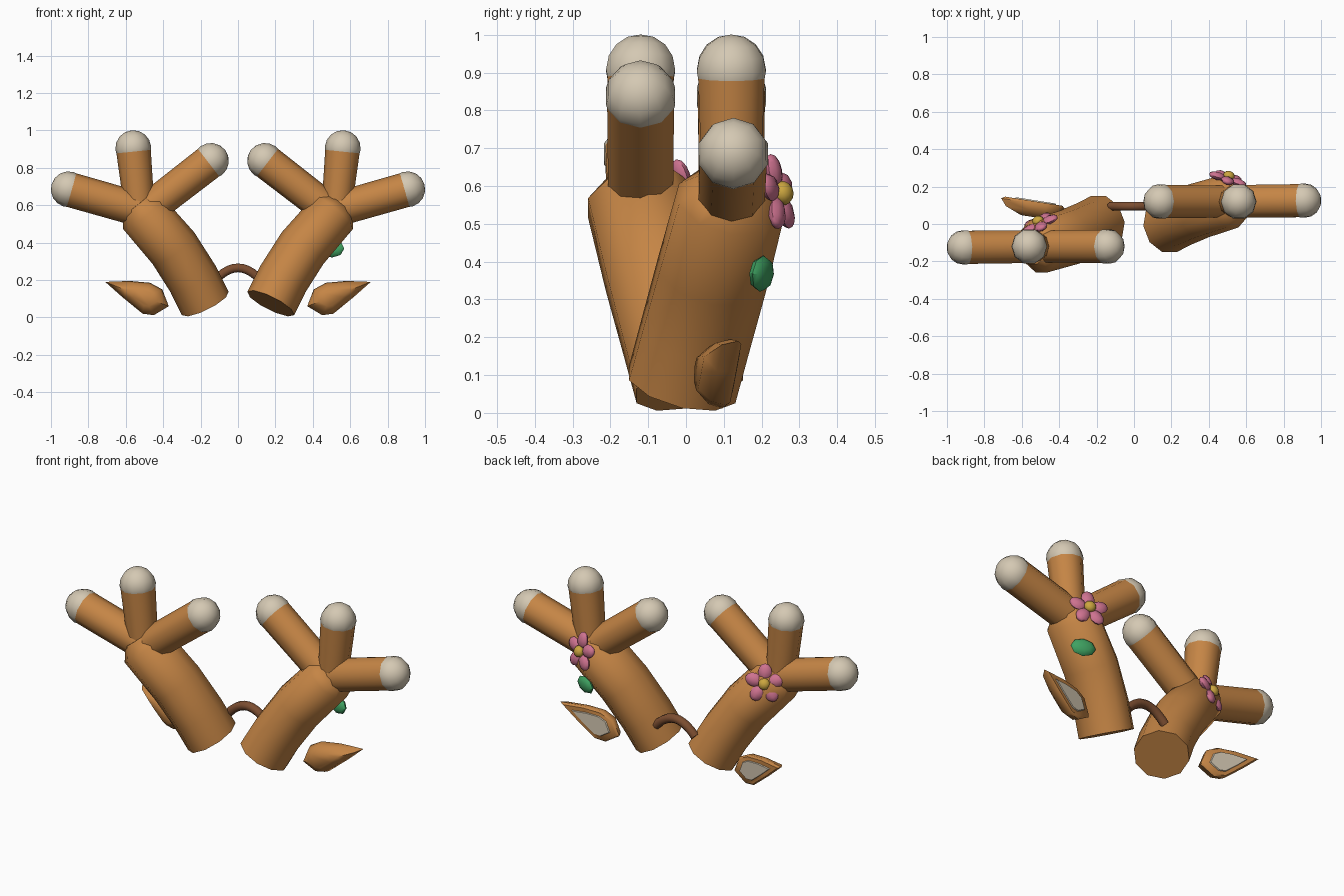
import bpy, bmesh, math
from mathutils import Vector, Matrix

cube = bpy.data.objects.get("Cube")
if cube:
    bpy.data.objects.remove(cube, do_unlink=True)


def material(name, r, g, b):
    m = bpy.data.materials.new(name)
    m.use_nodes = True
    m.diffuse_color = (r, g, b, 1)
    node = next(n for n in m.node_tree.nodes if n.type == 'BSDF_PRINCIPLED')
    node.inputs["Base Color"].default_value = (r, g, b, 1)
    node.inputs["Roughness"].default_value = 0.8
    return m


TAN = material("tan_orange", 0.56, 0.235, 0.06)
CREAM = material("cream", 0.66, 0.58, 0.45)
PINK = material("pink", 0.62, 0.17, 0.28)
YELLOW = material("yellow", 0.6, 0.38, 0.05)
GREEN = material("green", 0.05, 0.36, 0.12)
BROWN = material("dark_brown", 0.2, 0.075, 0.03)


def finish(name, bm, mat, angle=50):
    bmesh.ops.recalc_face_normals(bm, faces=bm.faces)
    me = bpy.data.meshes.new(name)
    bm.to_mesh(me)
    bm.free()
    me.materials.append(mat)
    ob = bpy.data.objects.new(name, me)
    bpy.context.collection.objects.link(ob)
    bpy.ops.object.select_all(action='DESELECT')
    ob.select_set(True)
    bpy.context.view_layer.objects.active = ob
    bpy.ops.object.shade_smooth_by_angle(angle=math.radians(angle))
    return ob


def loft(bm, rings):
    """Skin a list of equally long point rings and cap both ends."""
    loops = [[bm.verts.new(p) for p in ring] for ring in rings]
    n = len(loops[0])
    for a, b in zip(loops, loops[1:]):
        for i in range(n):
            j = (i + 1) % n
            bm.faces.new((a[i], a[j], b[j], b[i]))
    bm.faces.new(loops[0])
    bm.faces.new(loops[-1])


def tube(name, path, radii, mat, sides=10, flat=1.0):
    """Round tube along a path; flat scales the width in the xz plane."""
    pts = [Vector(p) for p in path]
    rings = []
    for i, (p, r) in enumerate(zip(pts, radii)):
        t = (pts[min(i + 1, len(pts) - 1)] - pts[max(i - 1, 0)]).normalized()
        u = (Vector((0, 1, 0)) - t * t.y).normalized()
        v = t.cross(u)
        angles = [math.tau * (k + 0.5) / sides for k in range(sides)]
        rings.append([p + r * (u * math.cos(a) + v * flat * math.sin(a)) for a in angles])
    bm = bmesh.new()
    loft(bm, rings)
    return finish(name, bm, mat)


def ball(name, centre, size, mat, axis=(0, 0, 1), spin=0.0, segs=10, rings=8):
    """Ellipsoid whose local z follows the given axis."""
    bm = bmesh.new()
    bmesh.ops.create_uvsphere(bm, u_segments=segs, v_segments=rings, radius=1)
    turn = Vector(axis).to_track_quat('Z', 'Y').to_matrix().to_4x4()
    bm.transform(Matrix.Translation(centre) @ turn @ Matrix.Rotation(spin, 4, 'Z')
                 @ Matrix.Diagonal((*size, 1)))
    return finish(name, bm, mat)


# Branching arms: the right one is the left one turned half way round
ARM = [(0.175, -0.01, 0.075), (0.24, 0.025, 0.205), (0.345, 0.07, 0.37),
       (0.51, 0.12, 0.56), (0.545, 0.125, 0.605)]
FINGERS = {"outer": ((0.5, 0.12, 0.57), (0.905, 0.125, 0.685), 0.092),
           "middle": ((0.525, 0.12, 0.56), (0.56, 0.12, 0.905), 0.08),
           "inner": ((0.49, 0.12, 0.57), (0.145, 0.12, 0.837), 0.09)}

for side, s in (("left", 1), ("right", -1)):
    def place(p):
        return Vector((p[0] * s, p[1] * s, p[2]))

    tube(side + "_arm", [place(p) for p in ARM],
         [0.152, 0.152, 0.152, 0.148, 0.095], TAN, flat=0.92)
    for label, (root, end, r) in FINGERS.items():
        a, b = place(root), place(end)
        tube(f"{side}_{label}_finger", [a, b], [r, 0.093], TAN)
        ball(f"{side}_{label}_tip", b, (0.096, 0.096, 0.096), CREAM, axis=b - a)

# Curved brown stem joining the arms
arc = [i / 5 for i in range(-5, 6)]
tube("stem", [(0.125 * k, 0.095, 0.265 - 0.07 * k * k) for k in arc],
     [0.025] * len(arc), BROWN, sides=8)


# Flowers on the back of each arm
def flower(name, centre, normal):
    n = Vector(normal).normalized()
    u = n.cross((0, 0, 1)).normalized()
    v = u.cross(n)
    c = Vector(centre)
    for i in range(5):
        a = math.tau * i / 5 + 0.3
        out = u * math.cos(a) + v * math.sin(a)
        ball(f"{name}_petal_{i + 1}", c + out * 0.062 - n * 0.008,
             (0.037, 0.022, 0.046), PINK, axis=out,
             spin=spin_to(out, n), segs=8, rings=6)
    ball(name + "_centre", c + n * 0.008, (0.032, 0.032, 0.026), YELLOW, axis=n)


def spin_to(axis, normal):
    """Spin that lines the thin local y direction up with the normal."""
    local = axis.to_track_quat('Z', 'Y').inverted() @ normal
    return math.atan2(-local.x, local.y)


flower("left_flower", (0.505, 0.25, 0.58), (0.3, 0.92, 0.18))
flower("right_flower", (-0.51, 0.01, 0.57), (-0.4, 0.85, 0.3))

# Small green leaf below the left flower
ball("leaf", (0.505, 0.2, 0.368), (0.068, 0.048, 0.024), GREEN,
     axis=(0.35, 0.9, -0.1), segs=8, rings=6)

# Pointed ears with a cream inner plate on the back
EAR = [(0.71, 0.19), (0.58, 0.195), (0.47, 0.185), (0.405, 0.15),
       (0.37, 0.06), (0.45, 0.012), (0.51, 0.02), (0.62, 0.11)]


def ear_ring(s, scale, depth):
    cx, cz = 0.5, 0.108
    ring = []
    for x, z in EAR:
        x, z = cx + (x - cx) * scale, cz + (z - cz) * scale
        ring.append(Vector((x * s, 0.1 + 0.16 * (x - 0.4) - depth, z)))
    return ring


for side, s in (("left", 1), ("right", -1)):
    bm = bmesh.new()
    loft(bm, [ear_ring(s, 0.9, 0), ear_ring(s, 1, 0.012),
              ear_ring(s, 0.88, 0.05), ear_ring(s, 0.5, 0.085)])
    finish(side + "_ear", bm, TAN)
    bm = bmesh.new()
    loft(bm, [ear_ring(s, 0.66, 0.002), ear_ring(s, 0.62, -0.006)])
    finish(side + "_ear_inner", bm, CREAM)
